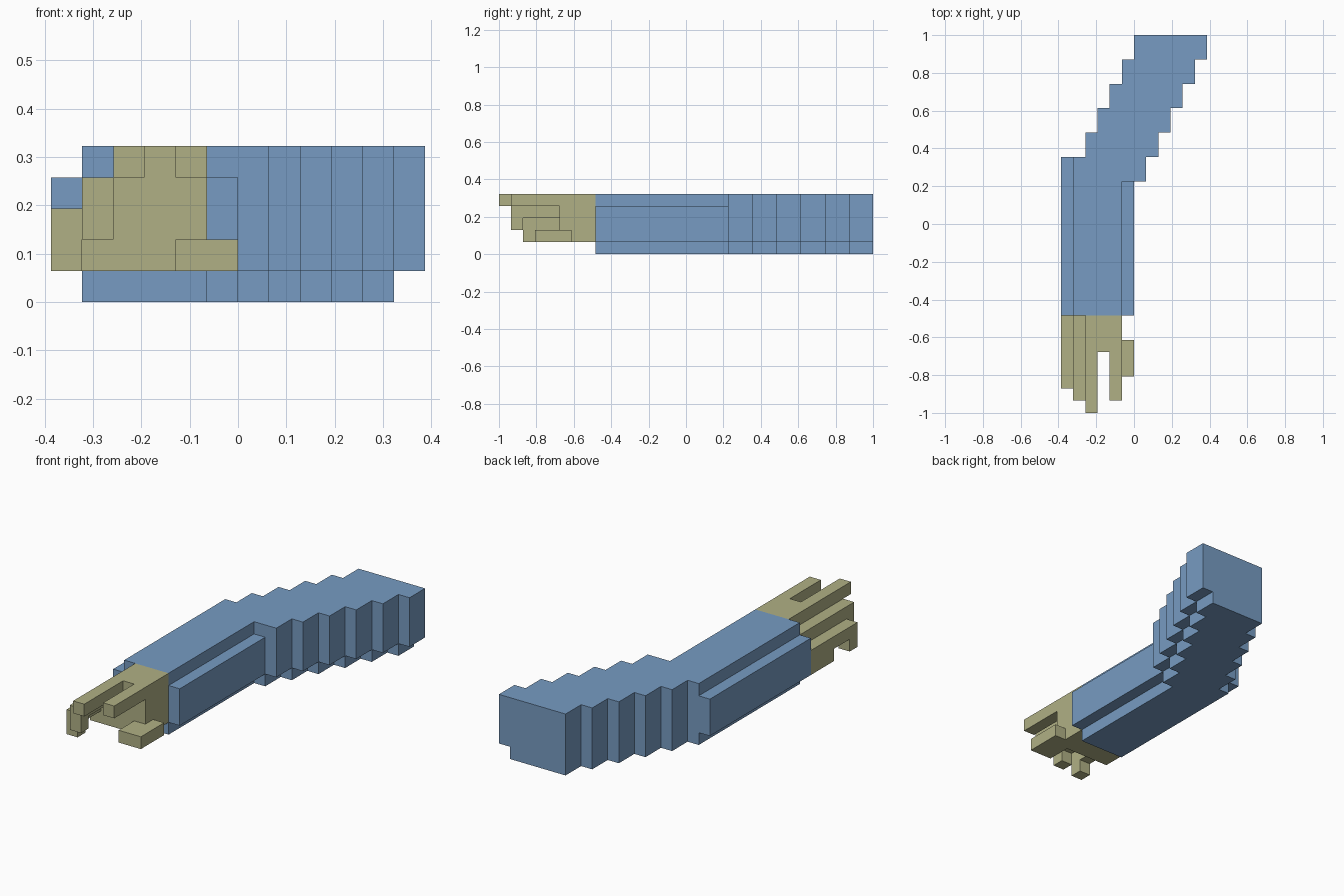
import bpy, bmesh, math
from mathutils import Vector

cube = bpy.data.objects.get("Cube")
if cube:
    bpy.data.objects.remove(cube, do_unlink=True)

U = 2 / 31                      # size of one block
ORIGIN = Vector((0, -1, 0))     # x counted from the middle, y from the fingertips


def make_material(name, rgb):
    mat = bpy.data.materials.new(name)
    mat.use_nodes = True
    colour = (*rgb, 1)
    mat.diffuse_color = colour
    mat.node_tree.nodes["Principled BSDF"].inputs["Base Color"].default_value = colour
    return mat


def block_part(name, mat, boxes):
    """Merge boxes (x0, x1, y0, y1, z0, z1), in blocks, into one clean outer skin."""
    cells = {(x, y, z) for x0, x1, y0, y1, z0, z1 in boxes
             for x in range(x0, x1) for y in range(y0, y1) for z in range(z0, z1)}
    bm = bmesh.new()
    verts = {}

    def vert(p):
        if p not in verts:
            verts[p] = bm.verts.new(ORIGIN + Vector(p) * U)
        return verts[p]

    for cell in cells:
        for axis in range(3):
            for side in (0, 1):
                near = list(cell)
                near[axis] += 2 * side - 1
                if tuple(near) in cells:
                    continue
                b, c = (axis + 1) % 3, (axis + 2) % 3
                corners = []
                for db, dc in ((0, 0), (1, 0), (1, 1), (0, 1)):
                    p = list(cell)
                    p[axis] += side
                    p[b] += db
                    p[c] += dc
                    corners.append(vert(tuple(p)))
                bm.faces.new(corners if side else corners[::-1])
    # Flatten each side into large faces
    bmesh.ops.dissolve_limit(bm, angle_limit=math.radians(1),
                             verts=bm.verts[:], edges=bm.edges[:])
    mesh = bpy.data.meshes.new(name)
    bm.to_mesh(mesh)
    bm.free()
    mesh.materials.append(mat)
    obj = bpy.data.objects.new(name, mesh)
    bpy.context.collection.objects.link(obj)
    return obj


blue = make_material("sleeve blue", (0.184, 0.330, 0.540))
tan = make_material("hand tan", (0.435, 0.435, 0.235))

# Sleeve: straight forearm with a rail on each side
sleeve = [(-5, -1, 8, 19, 0, 5),
          (-6, -5, 8, 21, 1, 4),
          (-1, 0, 8, 19, 1, 4)]
# Sleeve: stepped upper arm, its underside set in by one block on the +x side
for i in range(6):
    y = 19 + 2 * i
    sleeve += [(i - 5, i + 1, y, y + 2, 1, 5),
               (i - 5, i, y, y + 2, 0, 1)]
block_part("sleeve", blue, sleeve)

# Palm, stepping down towards the little finger
block_part("palm", tan, [(-4, -1, 5, 8, 1, 5),
                         (-5, -4, 5, 8, 1, 4),
                         (-6, -5, 5, 8, 1, 3)])

# Straight fingers
block_part("index_finger", tan, [(-2, -1, 1, 5, 4, 5)])
block_part("middle_finger", tan, [(-4, -3, 0, 5, 4, 5)])

# Fingers with a tip bent down
for name, x, y, z in (("ring_finger", -5, 1, 3), ("little_finger", -6, 2, 2)):
    block_part(name, tan, [(x, x + 1, y, 5, z, z + 1),
                           (x, x + 1, y, y + 1, z - 1, z)])

# Thumb, wrapping the corner of the palm
block_part("thumb", tan, [(-2, 0, 3, 5, 1, 2),
                          (-1, 0, 5, 6, 1, 2)])
